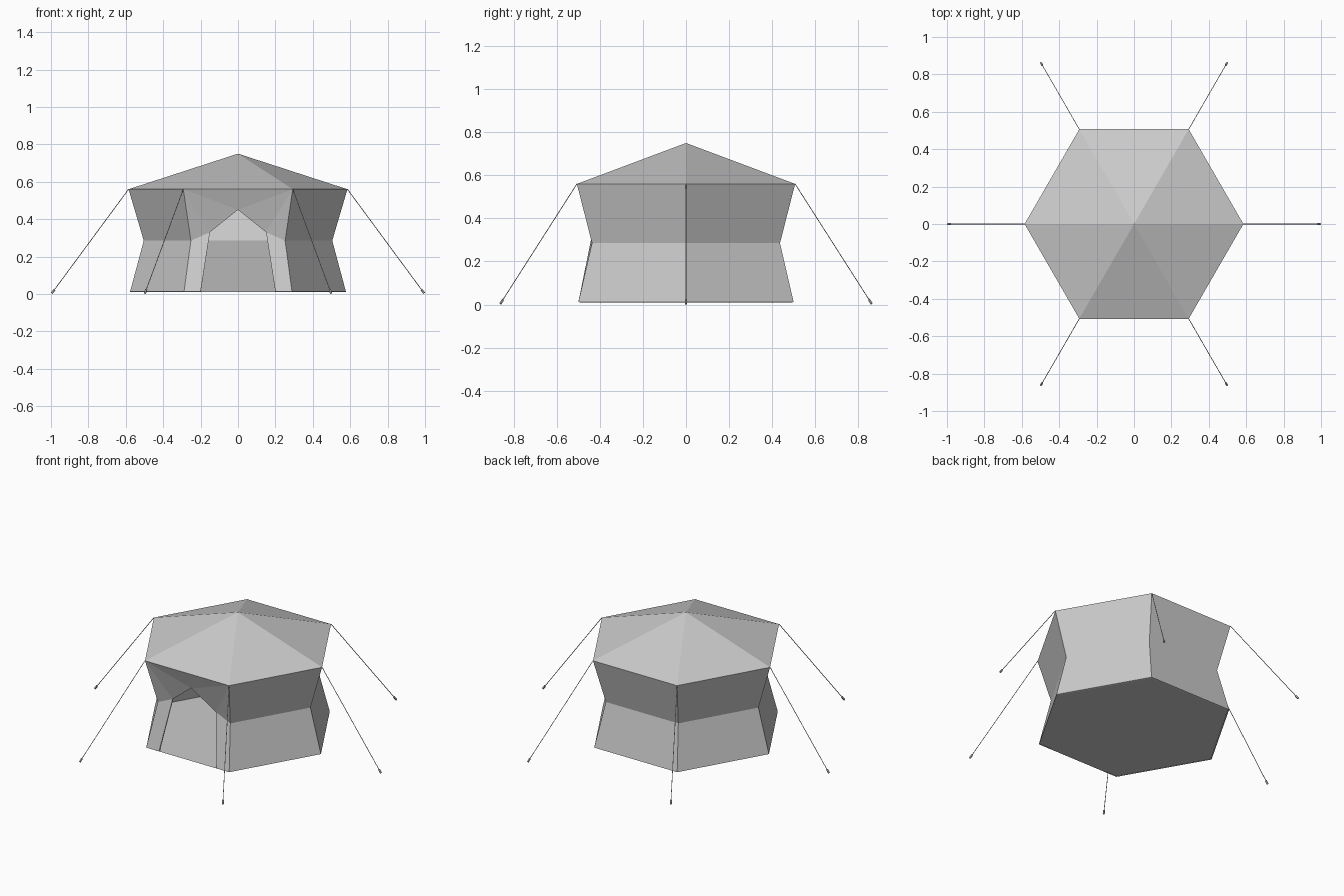
import bpy, bmesh, math
from mathutils import Vector

if "Cube" in bpy.data.objects:
    bpy.data.objects.remove(bpy.data.objects["Cube"])


def make_object(name, verts, faces):
    mesh = bpy.data.meshes.new(name)
    bm = bmesh.new()
    vs = [bm.verts.new(v) for v in verts]
    for f in faces:
        bm.faces.new([vs[i] for i in f])
    bm.normal_update()
    bm.to_mesh(mesh)
    bm.free()
    ob = bpy.data.objects.new(name, mesh)
    bpy.context.collection.objects.link(ob)
    return ob


def ring(r, z):
    return [Vector((r * math.cos(i * math.pi / 3), r * math.sin(i * math.pi / 3), z))
            for i in range(6)]


def rod(name, a, b, radius, sides):
    a, b = Vector(a), Vector(b)
    bm = bmesh.new()
    bmesh.ops.create_cone(bm, cap_ends=True, segments=sides, radius1=radius,
                          radius2=radius, depth=(b - a).length)
    mesh = bpy.data.meshes.new(name)
    bm.to_mesh(mesh)
    bm.free()
    ob = bpy.data.objects.new(name, mesh)
    ob.location = (a + b) / 2
    ob.rotation_mode = 'QUATERNION'
    ob.rotation_quaternion = (b - a).to_track_quat('Z', 'Y')
    bpy.context.collection.objects.link(ob)
    return ob


base, waist, eave = ring(0.577, 0.012), ring(0.504, 0.285), ring(0.585, 0.56)

# Walls: two bands around a pinched waist; face 4 (front) has a pointed doorway
doorway = [(-0.2, -0.4995, 0.012), (-0.15, -0.435, 0.33), (0, -0.465, 0.45),
           (0.15, -0.435, 0.33), (0.2, -0.4995, 0.012)]
faces = []
for i in range(6):
    j = (i + 1) % 6
    if i != 4:
        faces += [(i, j, 6 + j, 6 + i), (6 + i, 6 + j, 12 + j, 12 + i)]
BL, WL, EL, BR, WR, ER = 4, 10, 16, 5, 11, 17
D = 18
faces += [(BL, D, D + 1, WL), (D + 4, BR, WR, D + 3),
          (WL, D + 1, EL), (D + 1, D + 2, EL), (D + 2, ER, EL),
          (D + 2, D + 3, ER), (D + 3, WR, ER)]
walls = make_object("tent_walls", base + waist + eave + doorway, faces)
cloth = walls.modifiers.new("cloth", 'SOLIDIFY')
cloth.thickness = 0.008
cloth.offset = -1

# Roof and floor
make_object("roof", eave + [Vector((0, 0, 0.75))],
            [(i, (i + 1) % 6, 6) for i in range(6)])
make_object("floor", base, [(5, 4, 3, 2, 1, 0)])

# Guy ropes and pegs at every eave corner
for i in range(6):
    c, s = math.cos(i * math.pi / 3), math.sin(i * math.pi / 3)
    rod(f"guy_rope_{i + 1}", eave[i], (0.985 * c, 0.985 * s, 0.018), 0.002, 6)
    rod(f"peg_{i + 1}", (0.981 * c, 0.981 * s, 0.024),
        (0.9952 * c, 0.9952 * s, 0.0036), 0.006, 6)
